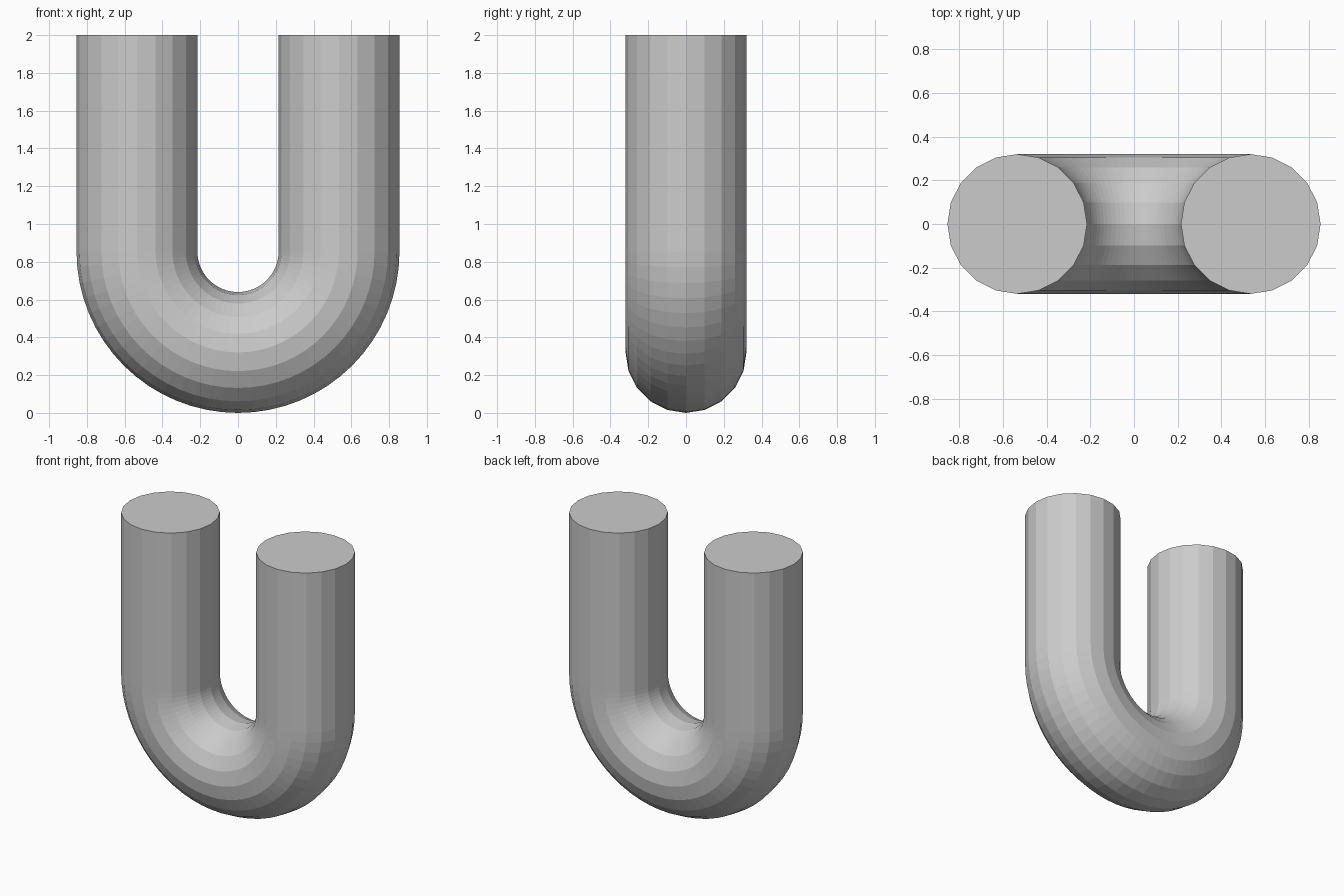
import bpy, bmesh
from math import pi, sin, cos
from mathutils import Vector

if "Cube" in bpy.data.objects:
    bpy.data.objects.remove(bpy.data.objects["Cube"])

SIDES, BEND_STEPS = 20, 32
TUBE_R, BEND_R = 0.32, 0.535
BEND_Z, TOP_Z = TUBE_R + BEND_R, 2.0

# Path frames: left leg top, half-circle bend, right leg top
frames = [(Vector((-BEND_R, 0, TOP_Z)), Vector((-1, 0, 0)))]
for i in range(BEND_STEPS + 1):
    a = pi + pi * i / BEND_STEPS
    out = Vector((cos(a), 0, sin(a)))
    frames.append((Vector((0, 0, BEND_Z)) + out * BEND_R, out))
frames.append((Vector((BEND_R, 0, TOP_Z)), Vector((1, 0, 0))))

# Sweep the round section along the path
bm = bmesh.new()
side = Vector((0, 1, 0))
rings = []
for centre, out in frames:
    angles = [2 * pi * k / SIDES for k in range(SIDES)]
    rings.append([bm.verts.new(centre + TUBE_R * (out * cos(t) + side * sin(t)))
                  for t in angles])
for r0, r1 in zip(rings, rings[1:]):
    for k in range(SIDES):
        n = (k + 1) % SIDES
        bm.faces.new((r0[k], r0[n], r1[n], r1[k]))

# Flat end caps
bm.faces.new(rings[0])
bm.faces.new(rings[-1])
bmesh.ops.recalc_face_normals(bm, faces=bm.faces)

mesh = bpy.data.meshes.new("u_bend_pipe")
bm.to_mesh(mesh)
bm.free()
bpy.context.collection.objects.link(bpy.data.objects.new("u_bend_pipe", mesh))
